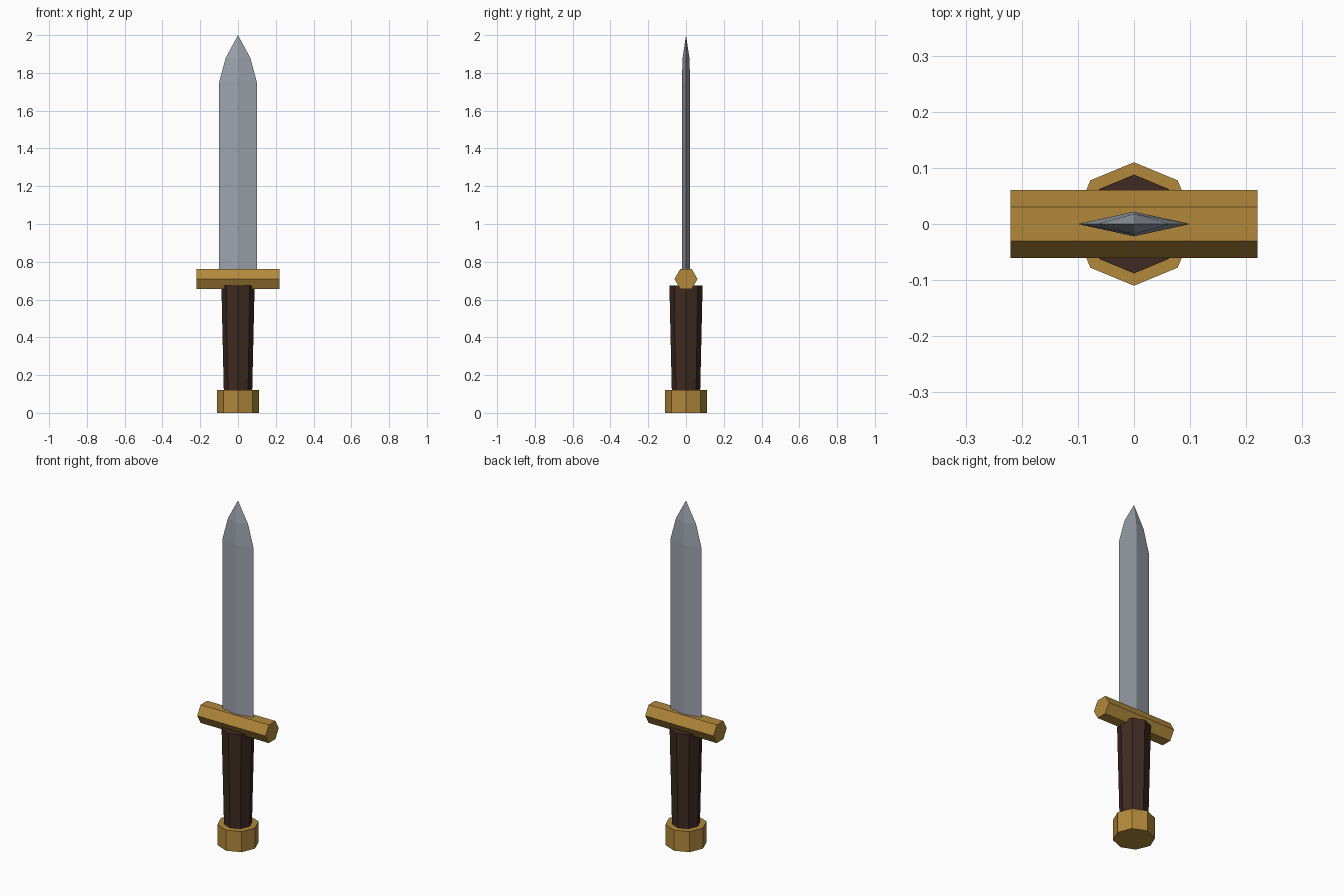
import bpy
import bmesh
from math import cos, sin, pi

cube = bpy.data.objects.get("Cube")
if cube:
    bpy.data.objects.remove(cube, do_unlink=True)


def material(name, rgb):
    mat = bpy.data.materials.new(name)
    mat.use_nodes = True
    mat.diffuse_color = (*rgb, 1)
    bsdf = next(n for n in mat.node_tree.nodes if n.type == "BSDF_PRINCIPLED")
    bsdf.inputs["Base Color"].default_value = (*rgb, 1)
    return mat


def ring(sides, rx, ry, z):
    """Regular ring of points in the plane at height z."""
    return [(rx * cos(2 * pi * i / sides), ry * sin(2 * pi * i / sides), z)
            for i in range(sides)]


def loft(name, rings, mat, tip=None):
    """Join rings into a closed flat-shaded solid, optionally ending in a point."""
    bm = bmesh.new()
    loops = [[bm.verts.new(p) for p in r] for r in rings]
    n = len(loops[0])
    for a, b in zip(loops, loops[1:]):
        for i in range(n):
            j = (i + 1) % n
            bm.faces.new((a[i], a[j], b[j], b[i]))
    bm.faces.new(loops[0][::-1])
    if tip:
        apex = bm.verts.new(tip)
        for i in range(n):
            bm.faces.new((loops[-1][i], loops[-1][(i + 1) % n], apex))
    else:
        bm.faces.new(loops[-1])
    bmesh.ops.recalc_face_normals(bm, faces=bm.faces[:])
    mesh = bpy.data.meshes.new(name)
    bm.to_mesh(mesh)
    bm.free()
    mesh.materials.append(mat)
    obj = bpy.data.objects.new(name, mesh)
    bpy.context.collection.objects.link(obj)
    return obj


gold = material("aged gold", (0.45, 0.25, 0.045))
wood = material("dark brown", (0.05, 0.024, 0.016))
steel = material("steel grey", (0.34, 0.37, 0.42))

# Octagonal pommel
loft("pommel", [ring(8, 0.11, 0.11, z) for z in (0, 0.12)], gold)

# Octagonal grip, widening towards the guard
loft("grip", [ring(8, 0.075, 0.075, 0.11), ring(8, 0.088, 0.088, 0.675)], wood)

# Hexagonal crossbar lying along x
loft("guard", [[(x, y, 0.709 + z) for y, z, _ in ring(6, 0.061, 0.061, 0)]
               for x in (-0.22, 0.22)], gold)

# Diamond-section blade with a two-step point
loft("blade", [ring(4, 0.1, 0.022, 0.74),
               ring(4, 0.1, 0.022, 1.75),
               ring(4, 0.065, 0.018, 1.88)], steel, tip=(0, 0, 2))
